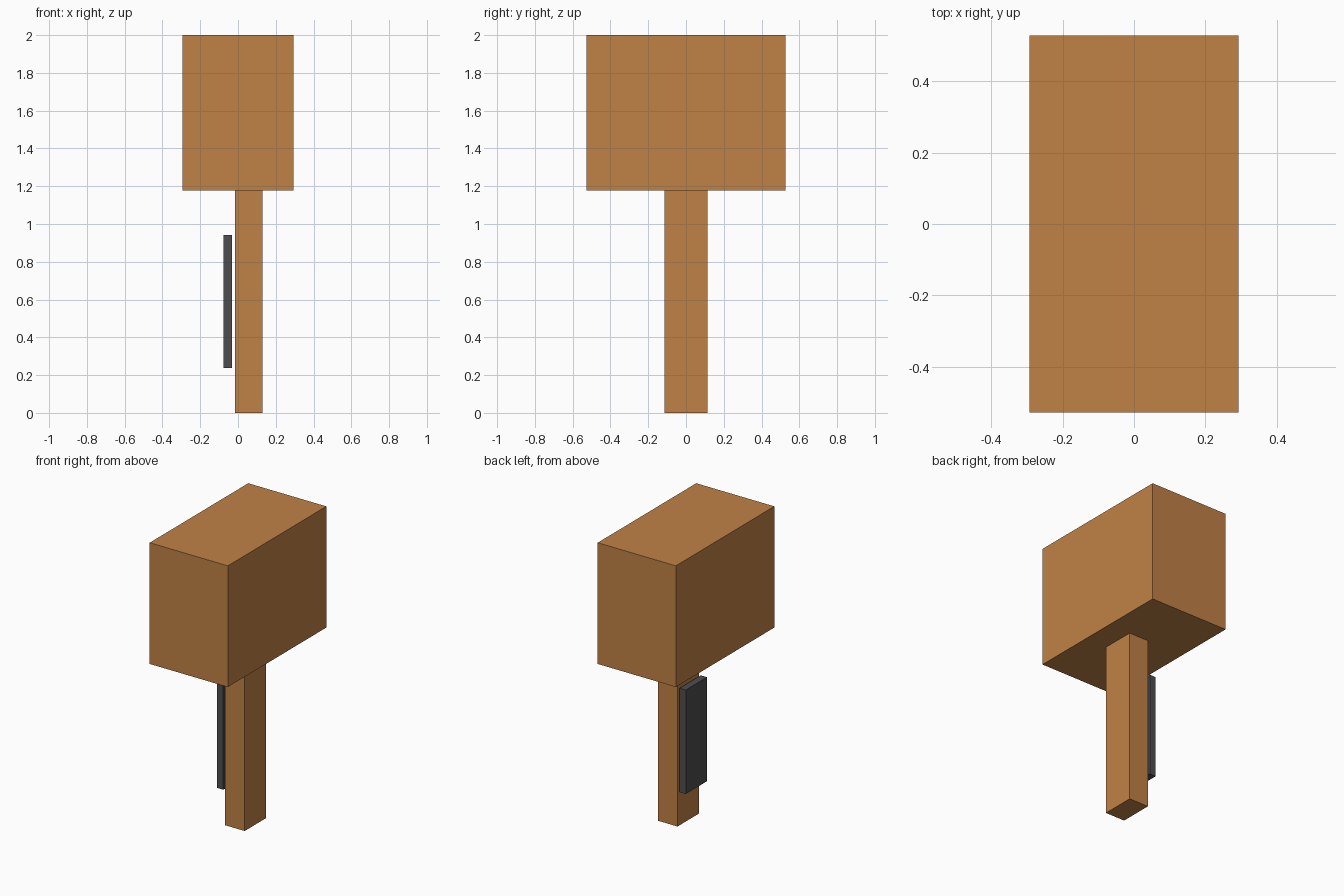
import bpy
from mathutils import Matrix, Vector
import bmesh

cube = bpy.data.objects.get("Cube")
if cube:
    bpy.data.objects.remove(cube, do_unlink=True)


def material(name, color):
    mat = bpy.data.materials.new(name)
    mat.use_nodes = True
    mat.diffuse_color = color
    mat.node_tree.nodes["Principled BSDF"].inputs["Base Color"].default_value = color
    return mat


def box(name, low, high, mat):
    """Flat-shaded box between two opposite corners."""
    low, high = Vector(low), Vector(high)
    size, centre = high - low, (low + high) / 2
    bm = bmesh.new()
    bmesh.ops.create_cube(bm, size=1.0, matrix=Matrix.Diagonal((*size, 1.0)))
    mesh = bpy.data.meshes.new(name)
    bm.to_mesh(mesh)
    bm.free()
    mesh.materials.append(mat)
    obj = bpy.data.objects.new(name, mesh)
    obj.location = centre
    bpy.context.collection.objects.link(obj)
    return obj


wood = material("warm wood", (0.527, 0.223, 0.061, 1.0))
dark = material("dark grey", (0.076, 0.076, 0.080, 1.0))

# Large block on top
box("head", (-0.293, -0.528, 1.178), (0.293, 0.528, 2.0), wood)

# Post, slightly off centre under the block
box("handle", (-0.016, -0.114, 0.0), (0.130, 0.114, 1.178), wood)

# Separate plate floating beside the post
box("side_plate", (-0.078, -0.114, 0.237), (-0.031, 0.114, 0.942), dark)
